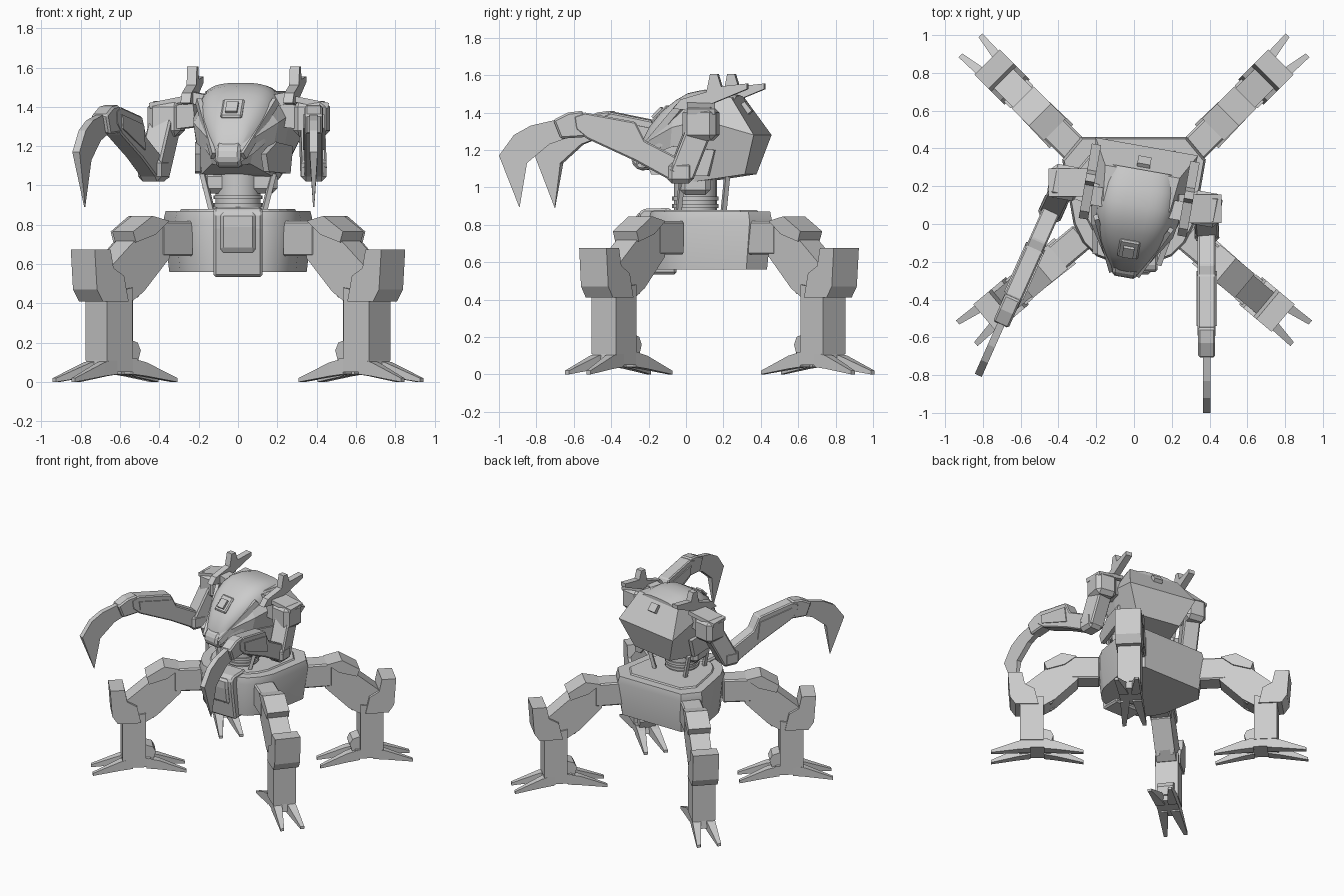
import bpy, bmesh, math
from mathutils import Matrix, Vector

cube = bpy.data.objects.get("Cube")
if cube:
    bpy.data.objects.remove(cube, do_unlink=True)

grey = bpy.data.materials.new("plain_grey")
grey.use_nodes = True
grey.diffuse_color = (0.6, 0.6, 0.6, 1)
grey.node_tree.nodes["Principled BSDF"].inputs["Base Color"].default_value = (0.6, 0.6, 0.6, 1)


def finish(name, bm, mat=Matrix(), bevel=0, smooth=False):
    """Turn a bmesh into a named object."""
    bmesh.ops.recalc_face_normals(bm, faces=bm.faces)
    mesh = bpy.data.meshes.new(name)
    bm.to_mesh(mesh)
    bm.free()
    mesh.materials.append(grey)
    ob = bpy.data.objects.new(name, mesh)
    bpy.context.collection.objects.link(ob)
    ob.matrix_world = mat
    if bevel:
        mod = ob.modifiers.new("edge", "BEVEL")
        mod.width = bevel
        mod.segments = 1
    if smooth:
        bpy.context.view_layer.objects.active = ob
        bpy.ops.object.select_all(action="DESELECT")
        ob.select_set(True)
        bpy.ops.object.shade_smooth_by_angle(angle=math.radians(35))
    return ob


def frame(x, y, deg):
    """Local +x points forward along the given heading."""
    return Matrix.Translation((x, y, 0)) @ Matrix.Rotation(math.radians(deg), 4, "Z")


def prism(name, profile, width, mat, offset=0, bevel=0, tip=None):
    """Side profile (forward, up) given a thickness; one point may be pinched to a tip."""
    bm = bmesh.new()
    sides = []
    for s in (-1, 1):
        sides.append([bm.verts.new((u, offset + s * width / 2 * (0.15 if i == tip else 1), z))
                      for i, (u, z) in enumerate(profile)])
        bm.faces.new(sides[-1])
    n = len(profile)
    for i in range(n):
        j = (i + 1) % n
        bm.faces.new((sides[0][i], sides[0][j], sides[1][j], sides[1][i]))
    return finish(name, bm, mat, bevel)


def loft(name, rings, mat=Matrix(), split_caps=False, smooth=False):
    bm = bmesh.new()
    rows = [[bm.verts.new(p) for p in r] for r in rings]
    n = len(rows[0])
    for a, b in zip(rows, rows[1:]):
        for i in range(n):
            j = (i + 1) % n
            bm.faces.new((a[i], a[j], b[j], b[i]))
    for r in (rows[0], rows[-1]):
        if split_caps:
            bm.faces.new((r[0], r[1], r[2], r[5]))
            bm.faces.new((r[5], r[2], r[3], r[4]))
        else:
            bm.faces.new(r)
    return finish(name, bm, mat, smooth=smooth)


def box(name, centre, size, mat=Matrix(), bevel=0):
    bm = bmesh.new()
    bmesh.ops.create_cube(bm, size=1)
    bmesh.ops.scale(bm, vec=size, verts=bm.verts)
    return finish(name, bm, mat @ Matrix.Translation(centre), bevel)


def beam(name, a, b, w, h, mat=Matrix(), bevel=0):
    a, b = Vector(a), Vector(b)
    turn = (b - a).to_track_quat("X", "Z").to_matrix().to_4x4()
    return box(name, (0, 0, 0), ((b - a).length, w, h),
               mat @ Matrix.Translation((a + b) / 2) @ turn, bevel)


# Legs: hip, thigh, knee guard, shin and four toes each
HIP = [(-.46, .64), (-.46, .82), (-.25, .82), (-.25, .64)]
THIGH = [(-.3, .79), (-.2, .8), (-.07, .72), (.12, .56), (.1, .42), (-.05, .41), (-.13, .46), (-.3, .63)]
THIGH_CAP = [(-.29, .82), (-.18, .845), (-.05, .765), (-.07, .71), (-.2, .75)]
KNEE = [(.11, .675), (.215, .675), (.2, .47), (.16, .41), (-.01, .41), (.02, .54), (.09, .58)]
SHIN = [(-.045, .48), (.125, .45), (.125, .11), (-.045, .11)]
HEEL = [(-.04, .22), (-.1, .2), (-.12, .16), (-.1, .1), (-.03, .1)]
ANKLE = [(-.1, .05), (-.08, .12), (.12, .12), (.13, .05)]


def leg(label, mat):
    prism(label + "_hip", HIP, .15, mat, bevel=.01)
    prism(label + "_thigh", THIGH, .145, mat)
    prism(label + "_thigh_cap", THIGH_CAP, .165, mat)
    prism(label + "_knee_guard", KNEE, .19, mat)
    prism(label + "_shin", SHIN, .17, mat)
    prism(label + "_heel", HEEL, .12, mat)
    prism(label + "_ankle", ANKLE, .16, mat)
    for s in (-1, 1):
        beam(label + "_piston", (-.27, s * .05, .63), (-.09, s * .05, .44), .02, .03, mat)
        for end in (-1, 1):
            def section(u, v, half, low, high):
                return [(end * u, s * v - half, low), (end * u, s * v + half, low),
                        (end * u, s * v + half, high), (end * u, s * v - half, high)]
            loft(label + "_toe", [section(.05, .045, .035, .04, .12),
                                  section(.14, .053, .03, .03, .1),
                                  section(.34, .075, .014, 0, .02)], mat)


for side, sx in (("left", 1), ("right", -1)):
    for end, y, deg in (("front", -.36, -40), ("back", .705, 45)):
        leg(end + "_" + side, frame(sx * .625, y, deg if sx > 0 else 180 - deg))

# Pelvis: rounded at the front, faceted at the back
HALF = [(.12, -.2), (.2, -.17), (.27, -.1), (.32, .0), (.38, .34), (.28, .46)]
OUTLINE = HALF + [(-x, y) for x, y in reversed(HALF)]


def ring(scale, z):
    return [(x * scale, .12 + (y - .12) * scale, z) for x, y in OUTLINE]


loft("pelvis", [ring(.92, .56), ring(1, .82), ring(.97, .87)], smooth=True)
loft("pelvis_deck", [ring(.8, .86), ring(.76, .88)])
fore = frame(0, 0, -90)
prism("pelvis_prow", [(.08, .89), (.23, .885), (.255, .86), (.25, .78), (.21, .535), (.05, .535)], .25, fore, bevel=.012)
prism("prow_panel", [(.2, .87), (.268, .86), (.268, .79), (.25, .67), (.2, .64)], .18, fore, bevel=.015)

# Waist: drum, ribs, collar and slanting struts
for name, radius, low, high in (("waist_drum", .115, .87, 1.06), ("waist_rib", .125, .89, .91),
                                ("waist_rib", .125, .93, .95)):
    bm = bmesh.new()
    bmesh.ops.create_cone(bm, cap_ends=True, segments=20, radius1=radius, radius2=radius, depth=high - low)
    finish(name, bm, Matrix.Translation((0, .05, (low + high) / 2)), smooth=True)
box("waist_collar", (.01, .05, 1.015), (.38, .16, .11), bevel=.025)
for sx in (-1, 1):
    for y in (-.04, .2):
        beam("waist_strut", (sx * .13, y, .86), (sx * .18, y + .02, 1.06), .025, .025)

# Torso: faceted shell with a ridge across the back, turned slightly aside
torso = frame(.01, .08, -100)


def shell(top, mid, low):
    (ut, wt, zt), (um, wm, zm), (ub, wb, zb) = top, mid, low
    return [(ut, -wt, zt), (ut, wt, zt), (um, wm, zm), (ub, wb, zb), (ub, -wb, zb), (um, -wm, zm)]


loft("torso_shell", [
    shell((-.2, .2, 1.48), (-.335, .275, 1.28), (-.27, .18, 1.07)),
    shell((-.02, .18, 1.48), (-.05, .25, 1.36), (0, .2, 1.03)),
    shell((.12, .14, 1.42), (.12, .22, 1.32), (.15, .17, 1.06)),
    shell((.24, .09, 1.33), (.26, .13, 1.25), (.26, .1, 1.11)),
    shell((.33, .05, 1.19), (.355, .06, 1.16), (.33, .05, 1.1))], torso, split_caps=True)


# Canopy: broad smooth dome running from the rear plate to the nose
def arch(u, half, base, top, steps=20):
    pts = []
    for i in range(steps + 1):
        a = math.pi * i / steps
        pts.append((u, math.copysign(abs(math.cos(a)) ** .65, math.cos(a)) * half,
                    base + (top - base) * math.sin(a) ** .55))
    return pts


loft("canopy", [arch(-.21, .19, 1.38, 1.49), arch(-.11, .205, 1.33, 1.517), arch(-.02, .213, 1.31, 1.522),
                arch(.06, .207, 1.28, 1.505), arch(.13, .19, 1.25, 1.465), arch(.2, .16, 1.21, 1.41),
                arch(.27, .115, 1.16, 1.33), arch(.34, .065, 1.12, 1.2)], torso, smooth=True)
beam("front_hatch", (.16, 0, 1.425), (.25, 0, 1.335), .11, .05, torso, .008)
beam("front_hatch_block", (.19, 0, 1.405), (.24, 0, 1.355), .06, .07, torso)
beam("rear_hatch", (-.23, .0, 1.45), (-.27, .0, 1.4), .07, .03, torso)
prism("chin", [(.22, 1.3), (.36, 1.19), (.37, 1.13), (.33, 1.09), (.22, 1.1)], .13, torso, bevel=.015)
for s in (-1, 1):
    beam("canopy_bar", (.08, s * .2, 1.43), (.34, s * .075, 1.15), .025, .04, torso)
    prism("jaw_plate", [(-.16, 1.2), (.08, 1.22), (.24, 1.16), (.2, 1.07), (-.12, 1.06)], .03,
          torso @ Matrix.Rotation(math.radians(-s * 10), 4, "Z"), s * .215)
    # Horn fin with a raised prong
    prism("horn_fin", [(.1, 1.42), (.06, 1.47), (-.08, 1.51), (-.1, 1.605), (-.14, 1.605), (-.16, 1.54),
                       (-.3, 1.555), (-.3, 1.525), (-.14, 1.46), (-.02, 1.41)], .05, torso, s * .265)
    beam("horn_mount", (-.03, s * .17, 1.43), (-.03, s * .27, 1.45), .1, .06, torso)

# Arms: shoulder, upper arm, forearm and a single hooked claw
FOREARM = [(-.06, 1.12), (.04, 1.03), (.24, 1.14), (.5, 1.26), (.56, 1.31), (.57, 1.38), (.51, 1.4), (.24, 1.35), (.19, 1.25)]
FOREARM_PLATE = [(.22, 1.18), (.5, 1.29), (.51, 1.36), (.24, 1.31)]
KNUCKLE = [(.49, 1.27), (.52, 1.41), (.6, 1.4), (.68, 1.36), (.64, 1.26)]
CLAW = [(.54, 1.39), (.8, 1.33), (.89, 1.28), (.97, 1.17), (.86, .89), (.82, 1.13), (.7, 1.23), (.56, 1.28)]

for side, sx, ex, ey, shoulder, deg in (("left", 1, .385, -.03, (.375, .08, 1.34), -90),
                                        ("right", -1, -.43, .085, (-.365, .22, 1.34), -114)):
    mat = frame(ex, ey, deg)
    hub = Vector(shoulder)
    beam(side + "_shoulder_link", (sx * .2, .12 - sx * .03, 1.36), hub, .12, .12)
    box(side + "_shoulder", (0, 0, 0), (.17, .18, .18),
        Matrix.Translation(hub) @ Matrix.Rotation(math.radians(-10), 4, "Z"), .03)
    beam(side + "_shoulder_guard", hub + Vector((-sx * .14, 0, .11)), hub + Vector((sx * .085, 0, .065)), .15, .03)
    beam(side + "_upper_arm", hub, (ex, ey, 1.06), .125, .135, bevel=.01)
    box(side + "_elbow", (0, 0, 1.08), (.14, .13, .12), mat, .025)
    prism(side + "_forearm", FOREARM, .095, mat, bevel=.008)
    prism(side + "_forearm_plate", FOREARM_PLATE, .11, mat)
    prism(side + "_knuckle", KNUCKLE, .09, mat, bevel=.01)
    prism(side + "_claw", CLAW, .04, mat, tip=4)
